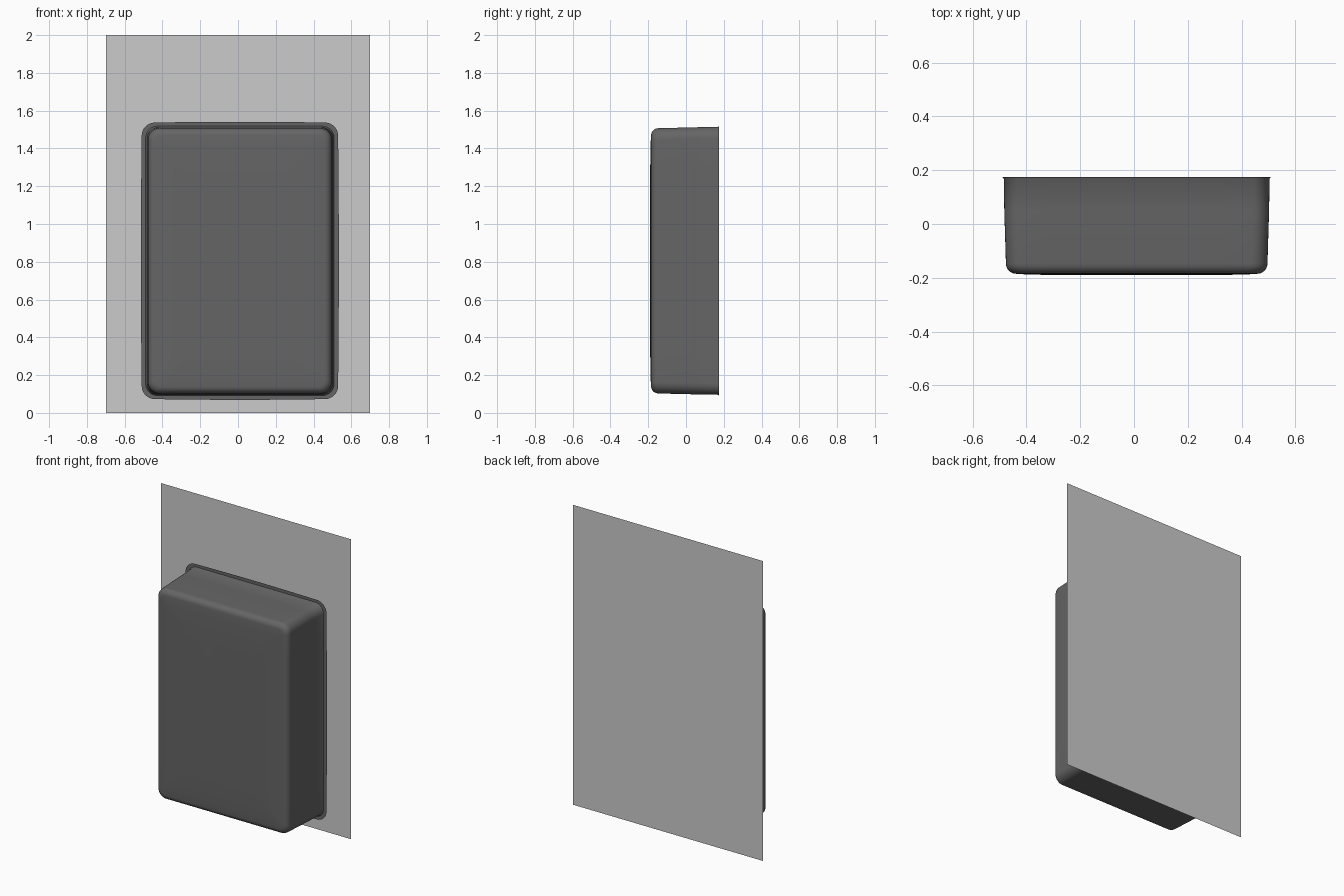
import bpy, bmesh, math

if "Cube" in bpy.data.objects:
    bpy.data.objects.remove(bpy.data.objects["Cube"])

CX, CZ = 0.01, 0.805      # centre of the tray in the front plane


def ring(bm, hw, hh, r, y, bow=0.0):
    """Rounded rectangle loop facing -y, with sides that bow out a little."""
    pts = []
    arc, side = 8, 8
    corners = [(1, 1, 0), (-1, 1, 90), (-1, -1, 180), (1, -1, 270)]
    for k, (sx, sz, start) in enumerate(corners):
        for i in range(arc + 1):
            a = math.radians(start + 90 * i / arc)
            pts.append((sx * (hw - r) + r * math.cos(a),
                        sz * (hh - r) + r * math.sin(a)))
        # straight side leading to the next corner
        x0, z0 = pts[-1]
        nx, nz, ns = corners[(k + 1) % 4]
        a = math.radians(ns)
        x1 = nx * (hw - r) + r * math.cos(a)
        z1 = nz * (hh - r) + r * math.sin(a)
        for i in range(1, side):
            t = i / side
            b = bow * 4 * t * (1 - t)
            pts.append((x0 + (x1 - x0) * t + b * math.cos(a),
                        z0 + (z1 - z0) * t + b * math.sin(a)))
    return [bm.verts.new((CX + x, y, CZ + z)) for x, z in pts]


def mesh_object(name, bm):
    me = bpy.data.meshes.new(name)
    bm.to_mesh(me)
    bm.free()
    ob = bpy.data.objects.new(name, me)
    bpy.context.collection.objects.link(ob)
    return ob


# tray: flat flange, drafted walls, rounded rim and slightly crowned face
bm = bmesh.new()
rings = [ring(bm, 0.520, 0.732, 0.07, 0.175, 0.004),
         ring(bm, 0.499, 0.713, 0.062, 0.175),
         ring(bm, 0.494, 0.709, 0.06, 0.168),
         ring(bm, 0.492, 0.707, 0.06, 0.05)]
R = 0.038
for i in range(7):
    a = math.radians(90 * i / 6)
    inset = R * (1 - math.cos(a))
    rings.append(ring(bm, 0.486 - inset, 0.702 - inset, 0.06 - inset * 0.6,
                      -0.147 - R * math.sin(a)))
rings.append(ring(bm, 0.40, 0.615, 0.03, -0.188))
rings.append(ring(bm, 0.25, 0.45, 0.03, -0.190))
for a, b in zip(rings, rings[1:]):
    n = len(a)
    for i in range(n):
        j = (i + 1) % n
        bm.faces.new((a[i], b[i], b[j], a[j]))
bm.faces.new(rings[-1])
bmesh.ops.recalc_face_normals(bm, faces=bm.faces)
bm.faces.ensure_lookup_table()
if bm.faces[-1].normal.y > 0:      # the face must look towards the front
    bmesh.ops.reverse_faces(bm, faces=bm.faces)
tray = mesh_object("tray_shell", bm)
mat = bpy.data.materials.new("dark_plastic")
mat.diffuse_color = (0.13, 0.13, 0.13, 1)
mat.use_nodes = True
mat.node_tree.nodes["Principled BSDF"].inputs["Base Color"].default_value = mat.diffuse_color
tray.data.materials.append(mat)
bpy.context.view_layer.objects.active = tray
tray.select_set(True)
bpy.ops.object.shade_smooth_by_angle(angle=math.radians(40))

# flat backing sheet behind the tray
bm = bmesh.new()
bm.faces.new([bm.verts.new(p) for p in
              ((-0.7, 0.19, 0), (0.7, 0.19, 0), (0.7, 0.19, 2), (-0.7, 0.19, 2))])
mesh_object("backing_sheet", bm)
